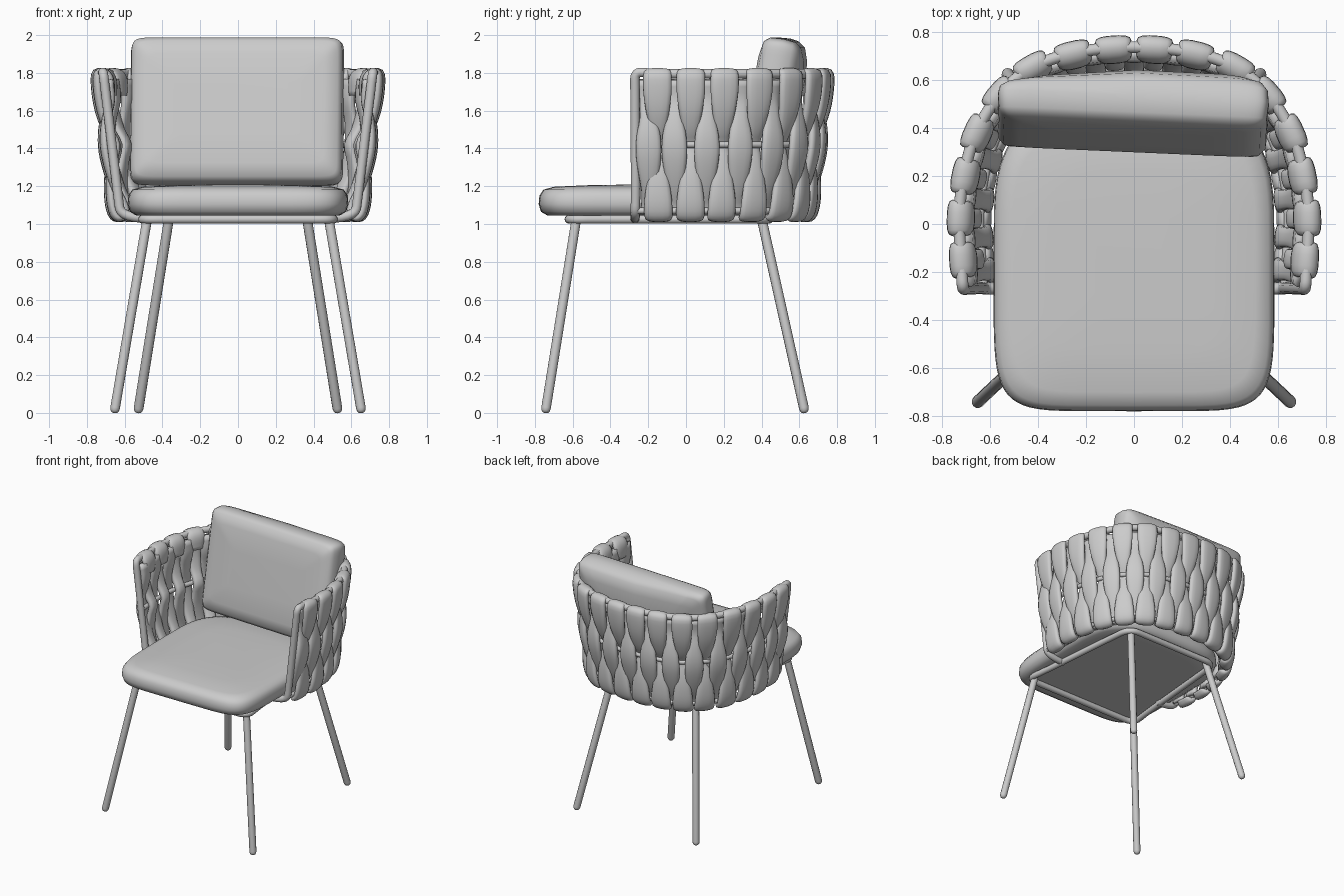
import bpy, bmesh, math
from mathutils import Vector, Matrix

cube = bpy.data.objects.get("Cube")
if cube:
    bpy.data.objects.remove(cube)

grey = bpy.data.materials.new("light_grey")
grey.use_nodes = True
colour = (0.6, 0.6, 0.6, 1)
grey.diffuse_color = colour
grey.node_tree.nodes["Principled BSDF"].inputs["Base Color"].default_value = colour


def add_object(name, data):
    obj = bpy.data.objects.new(name, data)
    data.materials.append(grey)
    bpy.context.collection.objects.link(obj)
    return obj


def catmull(points, t):
    """Smooth position at index t along points, extended at both ends."""
    p = [2 * points[0] - points[1]] + points + [2 * points[-1] - points[-2]]
    p = [2 * p[0] - p[1]] + p + [2 * p[-1] - p[-2]]
    i = max(-1, min(math.floor(t), len(points) - 1))
    u = t - i
    a, b, c, d = p[i + 1:i + 5]
    return b + (c - a) * (u / 2) + (2 * a - 5 * b + 4 * c - d) * (u * u / 2) \
        + (3 * b - a - 3 * c + d) * (u ** 3 / 2)


def loft(name, rings):
    """Skin a list of closed rings and cap both ends."""
    bm = bmesh.new()
    loops = [[bm.verts.new(co) for co in ring] for ring in rings]
    n = len(loops[0])
    for low, high in zip(loops, loops[1:]):
        for i in range(n):
            j = (i + 1) % n
            bm.faces.new((low[i], low[j], high[j], high[i]))
    bm.faces.new(loops[0][::-1])
    bm.faces.new(loops[-1])
    bmesh.ops.recalc_face_normals(bm, faces=bm.faces)
    for face in bm.faces:
        face.smooth = True
    mesh = bpy.data.meshes.new(name)
    bm.to_mesh(mesh)
    bm.free()
    return add_object(name, mesh)


def tube(name, points, radius, kind='NURBS', cyclic=False, taper=None):
    curve = bpy.data.curves.new(name, 'CURVE')
    curve.dimensions = '3D'
    curve.bevel_depth = radius
    curve.bevel_resolution = 4
    curve.use_fill_caps = True
    spline = curve.splines.new(kind)
    spline.points.add(len(points) - 1)
    for i, (point, co) in enumerate(zip(spline.points, points)):
        point.co = (*co, 1)
        point.radius = taper[i] if taper else 1
    spline.use_cyclic_u = cyclic
    if kind == 'NURBS':
        spline.order_u = 3
        spline.use_endpoint_u = not cyclic
        spline.resolution_u = 6
    return add_object(name, curve)


def outline(half, front, rear, front_power, rear_power, count=64):
    """Rounded plan shape with its own front and rear corner softness."""
    result = []
    for i in range(count):
        c, s = math.cos(math.tau * i / count), math.sin(math.tau * i / count)
        power = 2 / (rear_power if s > 0 else front_power)
        depth = rear if s > 0 else front
        result.append((math.copysign(abs(c) ** power, c) * half,
                       math.copysign(abs(s) ** power, s) * depth))
    return result


# Curved plan of the backrest: one point per strap column
half_plan = [(.72, -.15), (.73, .025), (.71, .2), (.66, .38),
             (.56, .54), (.425, .655), (.255, .712), (.085, .735)]
plan = [Vector((-x, y, 0)) for x, y in half_plan]
plan += [Vector((x, y, 0)) for x, y in reversed(half_plan)]
LAST = len(plan) - 1
END = .69


def along(k):
    return (catmull(plan, k + .01) - catmull(plan, k - .01)).normalized()


def shell(k, z, offset=0):
    """Point on the flared backrest surface, pushed outward by offset."""
    t = along(k)
    out = Vector((-t.y, t.x, 0))
    point = catmull(plan, k) + out * (offset - .12 * (1.8 - z))
    point.z = z
    return point


# Seat cushion
seat_profile = [(.14, 1.044), (.045, 1.046), (.012, 1.065), (0, 1.105), (.004, 1.15),
                (.025, 1.182), (.08, 1.197), (.25, 1.205), (.42, 1.208)]
loft("seat_cushion", [
    [(x, y - .1, z) for x, y in outline(.585 - inset, .68 - inset, .58 - inset, 6.5, 3.6)]
    for inset, z in seat_profile])

# Loose back cushion, plumper in the middle and leaning back
pillow_profile = [(.25, -.118), (.1, -.114), (.03, -.1), (.006, -.07), (0, 0),
                  (.006, .065), (.03, .1), (.1, .125), (.25, .14)]
rings = []
for inset, depth in pillow_profile:
    ring = []
    for x, z in outline(.565 - inset, .395 - inset, .395 - inset, 18, 18):
        swell = 1 + .4 * x - 1.2 * x * x if depth > 0 else 1
        ring.append((x, depth * swell, z))
    rings.append(ring)
pillow = loft("back_cushion", rings)
pillow.matrix_world = (Matrix.Translation((-.005, .465, 1.593))
                       @ Matrix.Rotation(math.radians(-2.5), 4, 'Z')
                       @ Matrix.Rotation(math.radians(-10.5), 4, 'X'))

# Seat frame ring
tube("seat_frame", [(x, y, 1.025) for x, y in (
    (-.34, -.62), (.34, -.62), (.52, -.62), (.49, -.44), (.43, .26), (.41, .44), (.24, .44),
    (-.24, .44), (-.41, .44), (-.43, .26), (-.49, -.44), (-.52, -.62))], .023, cyclic=True)

# Four splayed legs with rounded feet
for place, top, foot in (("front", (.48, -.58, 1.03), (.655, -.745, 0)),
                         ("rear", (.365, .4, 1.03), (.53, .63, 0))):
    for side, sign in (("left", 1), ("right", -1)):
        a = Vector((top[0] * sign, *top[1:]))
        b = Vector((foot[0] * sign, *foot[1:]))
        steps = [a.lerp(b, t) for t in (0, .975, .988, .996, 1)]
        tube(f"{place}_{side}_leg", steps, .026, 'POLY', taper=[1, 1, .88, .65, .3])

# Arm and top rail in one bent tube
arm = [Vector((-.46, -.27, 1.03)), Vector((-.62, -.27, 1.03)), shell(-END, 1.14),
       shell(-END, 1.4), shell(-END, 1.72), shell(-END, 1.805), shell(-.3, 1.8)]
top_rail = [shell(i / 2, 1.795) for i in range(2 * LAST + 1)]
mirrored = [Vector((-p.x, p.y, p.z)) for p in reversed(arm)]
tube("arm_and_top_rail", arm + top_rail + mirrored, .025)

# Middle and lower rails
for name, z in (("middle_rail", 1.42), ("lower_rail", 1.07)):
    ends = [-END] + [i / 2 for i in range(2 * LAST + 1)] + [LAST + END]
    tube(name, [shell(k, z) for k in ends], .017)

# Padded straps, each given as height, outward offset and width
over_strap = [(1.68, -.03, .1), (1.75, -.036, .14), (1.788, -.026, .145), (1.802, 0, .145),
              (1.788, .026, .15), (1.7, .034, .15), (1.6, .028, .125), (1.5, .004, .09),
              (1.42, -.028, .085), (1.34, -.004, .09), (1.24, .022, .115),
              (1.13, .034, .145), (1.055, .026, .15), (1.033, 0, .14), (1.06, -.03, .11)]
under_strap = [(1.765, -.028, .13), (1.66, -.026, .11), (1.56, .008, .095),
               (1.47, .03, .125), (1.38, .036, .135), (1.28, .024, .115),
               (1.18, 0, .085), (1.1, -.028, .09), (1.05, -.028, .11)]


def strap(name, k, stations, detail=3, sides=14):
    stations = [Vector(s) for s in stations]
    count = (len(stations) - 1) * detail
    path = [catmull(stations, i / detail) for i in range(count + 1)]
    centre = [shell(k, s.x, s.y) for s in path]
    wide = along(k)
    rings = []
    for i, s in enumerate(path):
        run = (centre[min(i + 1, count)] - centre[max(i - 1, 0)]).normalized()
        thick = run.cross(wide).normalized()
        ring = []
        for x, y in outline(s.z / 2, .024, .024, 2.6, 2.6, sides):
            ring.append(centre[i] + wide * x + thick * y)
        rings.append(ring)
    loft(name, rings)


for k in range(LAST + 1):
    strap(f"over_strap_{k + 1}", k, over_strap)
for k in range(LAST + 2):
    strap(f"under_strap_{k + 1}", max(-.28, min(k - .5, LAST + .28)), under_strap)
